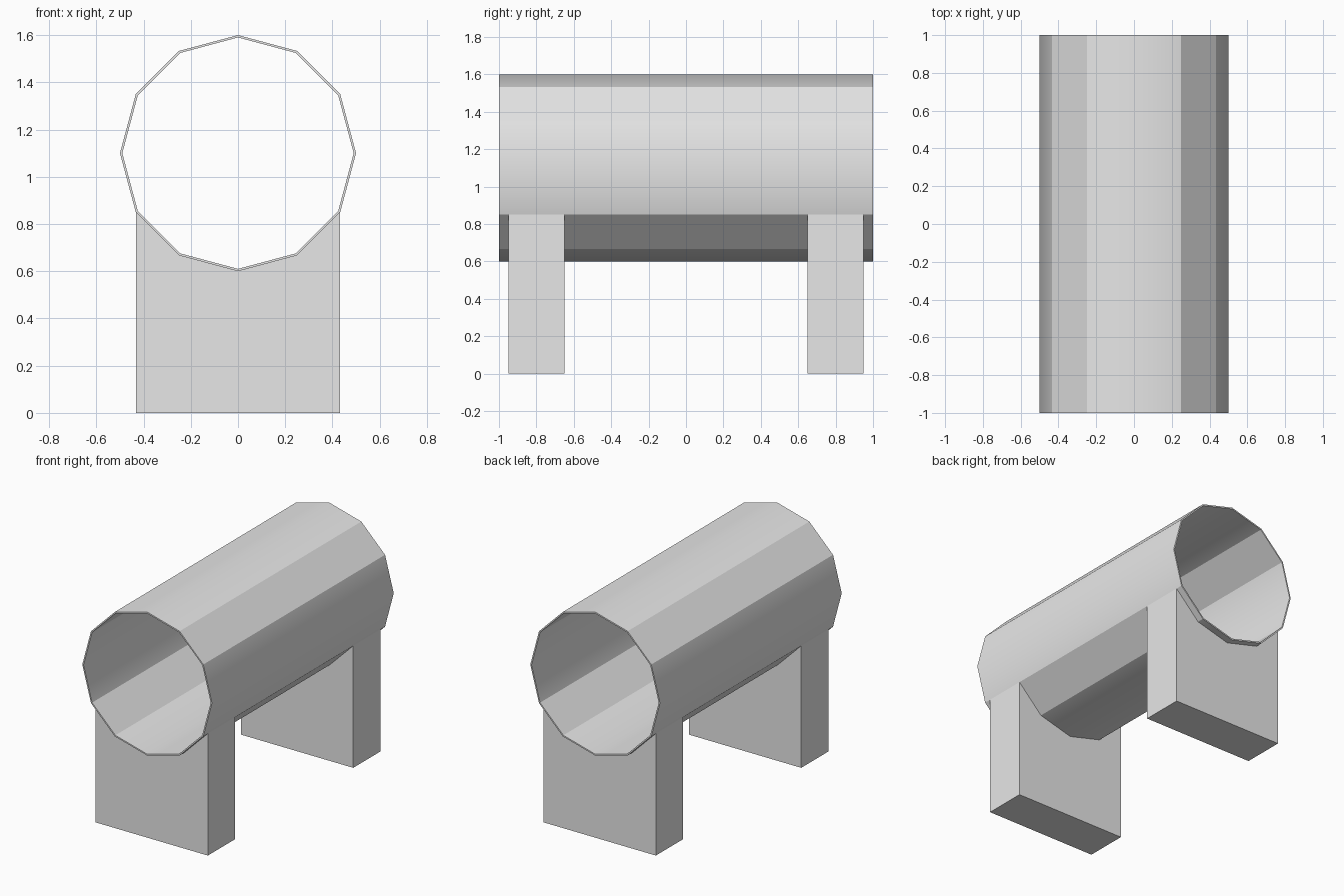
import bpy
import bmesh
from math import sin, cos, radians

if "Cube" in bpy.data.objects:
    bpy.data.objects.remove(bpy.data.objects["Cube"], do_unlink=True)

SIDES, RADIUS, WALL = 12, 0.5, 0.01
AXIS_Z, HALF_LENGTH = 1.1, 1.0

grey = bpy.data.materials.new("light_grey")
grey.use_nodes = True
grey.diffuse_color = (0.8, 0.8, 0.8, 1)
grey.node_tree.nodes["Principled BSDF"].inputs["Base Color"].default_value = (0.8, 0.8, 0.8, 1)


def ring_point(i, radius):
    """Corner i of the pipe's cross-section, counted from the top."""
    a = radians(360 / SIDES * i)
    return radius * sin(a), AXIS_Z + radius * cos(a)


def finish(name, bm):
    bmesh.ops.recalc_face_normals(bm, faces=bm.faces)
    mesh = bpy.data.meshes.new(name)
    bm.to_mesh(mesh)
    bm.free()
    mesh.materials.append(grey)
    obj = bpy.data.objects.new(name, mesh)
    bpy.context.collection.objects.link(obj)
    return obj


# Hollow twelve-sided pipe, soft only along its top, bottom and side ridges
def make_pipe():
    bm = bmesh.new()
    loops = []
    for radius, y in ((RADIUS, -HALF_LENGTH), (RADIUS, HALF_LENGTH),
                      (RADIUS - WALL, HALF_LENGTH), (RADIUS - WALL, -HALF_LENGTH)):
        pts = [ring_point(i, radius) for i in range(SIDES)]
        loops.append([bm.verts.new((x, y, z)) for x, z in pts])
    for k in range(4):
        a, b = loops[k], loops[(k + 1) % 4]
        for i in range(SIDES):
            j = (i + 1) % SIDES
            face = bm.faces.new((a[i], a[j], b[j], b[i]))
            face.smooth = k % 2 == 0
    for edge in bm.edges:
        edge.smooth = False
    for i in range(0, SIDES, 3):
        for a, b in ((loops[0], loops[1]), (loops[2], loops[3])):
            bm.edges.get((a[i], b[i])).smooth = True
    return finish("pipe", bm)


# Support block with its top cradling the lower facets of the pipe
def make_support(name, y_min, y_max):
    cradle = [ring_point(i, RADIUS) for i in range(4, 9)]
    profile = cradle + [(cradle[-1][0], 0), (cradle[0][0], 0)]
    bm = bmesh.new()
    face = bm.faces.new([bm.verts.new((x, y_min, z)) for x, z in profile])
    swept = bmesh.ops.extrude_face_region(bm, geom=[face], use_keep_orig=True)
    moved = [v for v in swept["geom"] if isinstance(v, bmesh.types.BMVert)]
    bmesh.ops.translate(bm, verts=moved, vec=(0, y_max - y_min, 0))
    return finish(name, bm)


make_pipe()
make_support("front_support", -0.95, -0.65)
make_support("back_support", 0.65, 0.95)
